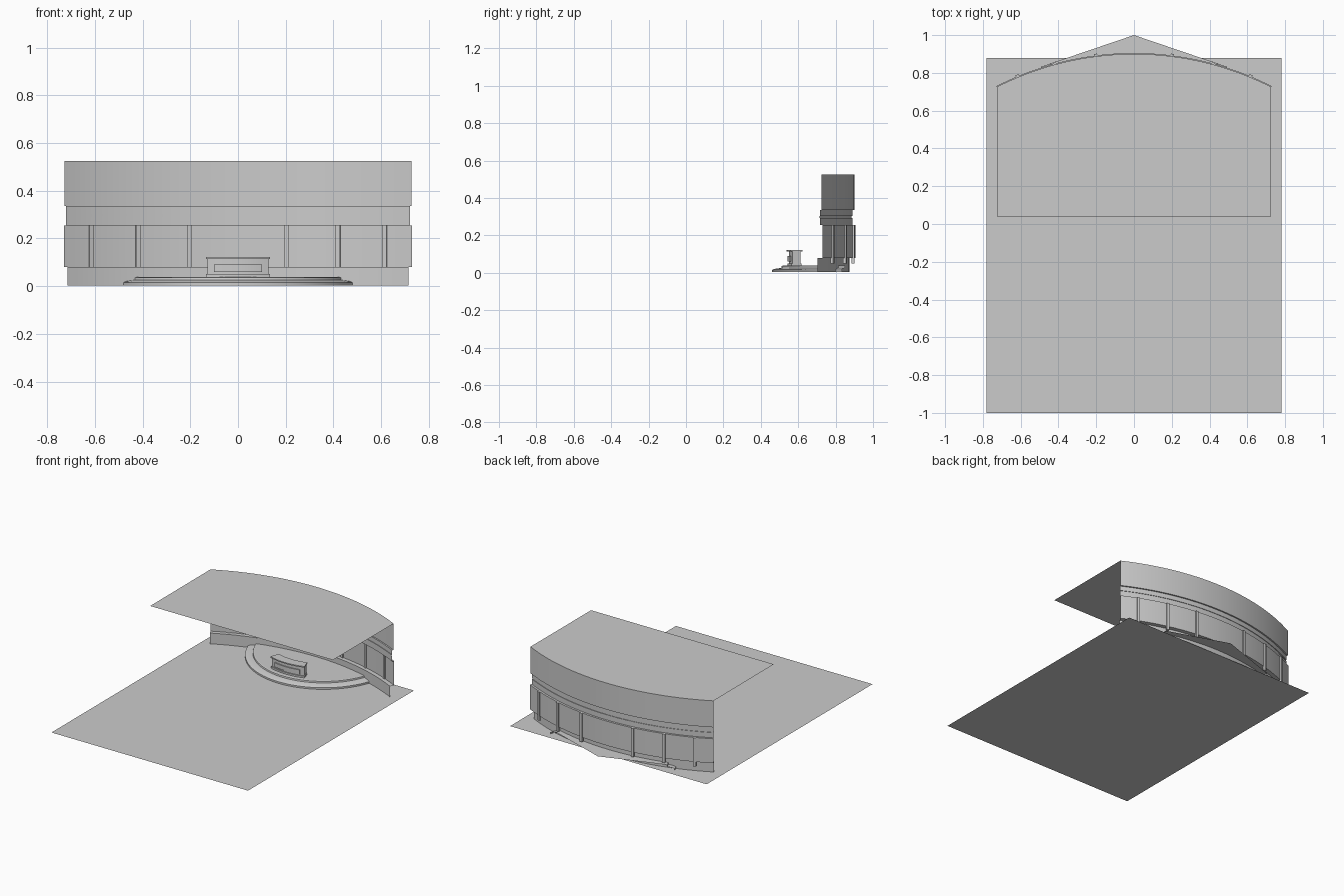
import bpy, bmesh
from math import sin, cos, asin, atan, radians, sqrt

if "Cube" in bpy.data.objects:
    bpy.data.objects.remove(bpy.data.objects["Cube"])


def finish(name, bm, smooth=True):
    bmesh.ops.remove_doubles(bm, verts=bm.verts, dist=1e-6)
    me = bpy.data.meshes.new(name)
    bm.to_mesh(me)
    bm.free()
    ob = bpy.data.objects.new(name, me)
    bpy.context.collection.objects.link(ob)
    if smooth:
        bpy.ops.object.select_all(action='DESELECT')
        ob.select_set(True)
        bpy.context.view_layer.objects.active = ob
        bpy.ops.object.shade_smooth_by_angle(angle=radians(30))
    return ob


def sweep(name, profile, cy, side, a0, a1, segs, closed=False):
    """Sweep an (r, z) profile around (0, cy); side=+1 is the back, -1 the front.
    a0 and a1 may be functions of r."""
    bm = bmesh.new()
    val = lambda a, r: a(r) if callable(a) else a
    rows = []
    for i in range(segs + 1):
        row = []
        for r, z in profile:
            a = val(a0, r) + (val(a1, r) - val(a0, r)) * i / segs
            row.append(bm.verts.new((r * sin(a), cy + side * r * cos(a), z)))
        rows.append(row)
    n = len(profile)
    for p, q in zip(rows, rows[1:]):
        for j in range(n if closed else n - 1):
            k = (j + 1) % n
            bm.faces.new((p[j], q[j], q[k], p[k]))
    if closed:
        bm.faces.new(rows[0])
        bm.faces.new(rows[-1][::-1])
        bmesh.ops.recalc_face_normals(bm, faces=bm.faces)
    return finish(name, bm)


def sheet(name, pts, z):
    bm = bmesh.new()
    bm.faces.new([bm.verts.new((x, y, z)) for x, y in pts])
    return finish(name, bm, False)


def ring(r0, r1, z0, z1):
    return [(r0, z0), (r1, z0), (r1, z1), (r0, z1)]


# Studio floor
sheet("floor", [(-.78, -1), (.78, -1), (.78, .88), (-.78, .88)], 0)

# Curved back wall: plinth, panel, frieze and upper wall
WC, WA = -.70, radians(27)
sweep("wall_plinth", [(1.575, .003), (1.575, .08), (1.605, .08)], WC, 1, -WA, WA, 40)
sweep("wall_panel", [(1.605, .08), (1.605, .255), (1.59, .255)], WC, 1, -WA, WA, 40)
sweep("wall_frieze", [(1.59, .255), (1.59, .292), (1.586, .292), (1.586, .302),
                      (1.59, .302), (1.59, .335), (1.60, .335)], WC, 1, -WA, WA, 40)
sweep("upper_wall", [(1.60, .335), (1.60, .525)], WC, 1, -WA, WA, 40)

# Panel dividers
for i, x in enumerate((-.617, -.42, -.203, .203, .42, .617)):
    a, h = asin(x / 1.605), .009 / 1.605
    sweep(f"wall_divider_{i + 1}", ring(1.598, 1.614, .05, .255), WC, 1, a - h, a + h, 1, True)

# Ceiling sheet following the wall
arc = [(1.6 * sin(WA * t / 20), WC + 1.6 * cos(WA * t / 20)) for t in range(20, -21, -1)]
sheet("ceiling", [(-.725, .04), (.725, .04)] + arc, .525)

# Stage: stepped round edge cut off behind along two slanted lines
SC, SLOPE, TIP = .97, .34, 1.0


def stage_end(r):
    return atan(1 / SLOPE) + asin((TIP - SC) / (sqrt(1 + SLOPE ** 2) * r))


sweep("stage_edge", [(.51, .003), (.51, .015), (.50, .02), (.46, .026), (.458, .036),
                     (.45, .038)], SC, -1, lambda r: -stage_end(r), stage_end, 40)
e = stage_end(.45)
top = [(.45 * sin(e * t / 20), SC - .45 * cos(e * t / 20)) for t in range(-20, 21)]
sheet("stage_top", top + [(0, TIP)], .038)

# Presenter desk
DA = radians(18.2)
sweep("desk_base", ring(.37, .428, .038, .05), SC, -1, -DA, DA, 12, True)
sweep("desk_body", ring(.375, .42, .05, .114), SC, -1, -DA * .97, DA * .97, 12, True)
sweep("desk_top", ring(.365, .432, .114, .122), SC, -1, -DA, DA, 12, True)
sweep("desk_front_panel", ring(.42, .427, .06, .09), SC, -1, -DA * .75, DA * .75, 10, True)
